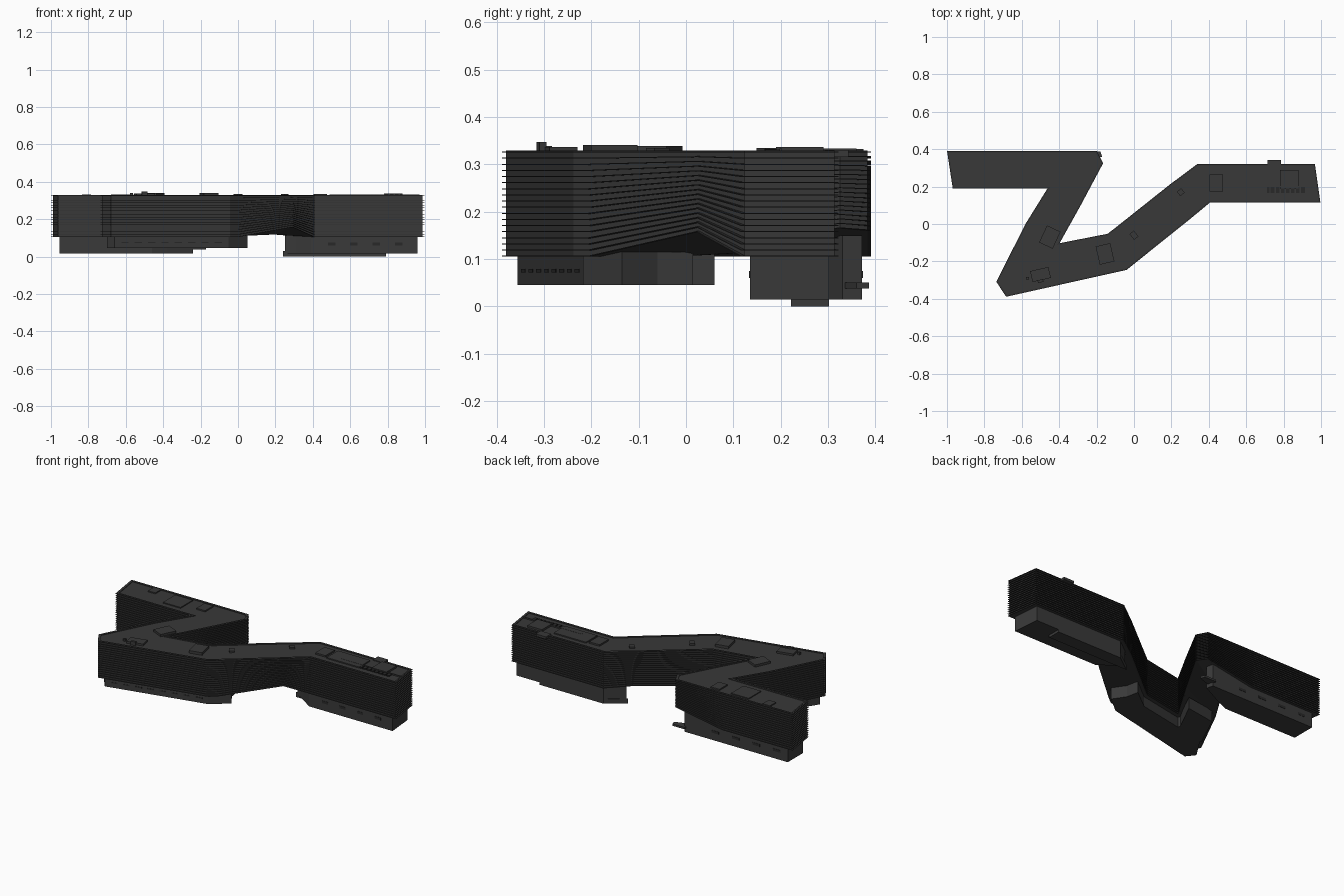
import bpy, bmesh, math
from mathutils import Vector

if "Cube" in bpy.data.objects:
    bpy.data.objects.remove(bpy.data.objects["Cube"])

TOP = 0.325


def material(name, v):
    m = bpy.data.materials.new(name)
    m.diffuse_color = (v, v, v, 1)
    m.use_nodes = True
    m.node_tree.nodes["Principled BSDF"].inputs["Base Color"].default_value = m.diffuse_color
    return m


WALL = material("dark_cladding", 0.04)
FIN = material("louvre_metal", 0.03)
BASE = material("base_stone", 0.042)
GLASS = material("dark_glass", 0.022)


def finish(bm, name, mat):
    bmesh.ops.remove_doubles(bm, verts=bm.verts, dist=1e-5)
    bmesh.ops.recalc_face_normals(bm, faces=bm.faces)
    me = bpy.data.meshes.new(name)
    bm.to_mesh(me)
    bm.free()
    ob = bpy.data.objects.new(name, me)
    ob.data.materials.append(mat)
    bpy.context.collection.objects.link(ob)
    return ob


# Ribbon cross sections, west to east: (north x, y, underside z), (south x, y, underside z)
SECTIONS = [
    ((-.990, .381, .105), (-.962, .197, .105)),
    ((-.52, .383, .105), (-.48, .197, .105)),
    ((-.205, .383, .16), (-.449, .197, .105)),
    ((-.174, .325, .165), (-.449, .197, .105)),
    ((-.294, .10, .135), (-.571, .0, .105)),
    ((-.411, -.112, .105), (-.727, -.308, .105)),
    ((-.411, -.112, .105), (-.680, -.380, .105)),
    ((-.138, -.060, .105), (-.043, -.238, .105)),
    ((-.094, -.026, .105), (.003, -.201, .105)),
    ((.197, .205, .118), (.289, .028, .157)),
    ((.343, .314, .105), (.405, .124, .105)),
    ((.960, .314, .105), (.987, .124, .105)),
]


def face(bm, cos):
    pts = []
    for c in cos:
        if all((Vector(c) - Vector(p)).length > 1e-5 for p in pts):
            pts.append(c)
    if len(pts) > 2:
        bm.faces.new([bm.verts.new(p) for p in pts])


# Closed outline, counter-clockwise
ring = []
for p in [s[1] for s in SECTIONS] + [s[0] for s in reversed(SECTIONS)]:
    if not ring or (Vector(p) - Vector(ring[-1])).length > 1e-5:
        ring.append(p)


def up(p, z=TOP):
    return (p[0], p[1], z)


# Main folded block
bm = bmesh.new()
for a, b in zip(SECTIONS, SECTIONS[1:]):
    face(bm, [a[0], a[1], b[1], b[0]])
    face(bm, [up(a[0]), up(a[1]), up(b[1]), up(b[0])])
for i, p in enumerate(ring):
    q = ring[(i + 1) % len(ring)]
    face(bm, [p, q, up(q), up(p)])
finish(bm, "folded_block", WALL)


def offset(points, d):
    out = []
    n = len(points)
    for i in range(n):
        a, b, c = (Vector(points[(i + k) % n][:2]) for k in (-1, 0, 1))
        u, v = (b - a).normalized(), (c - b).normalized()
        n1, n2 = Vector((u.y, -u.x)), Vector((v.y, -v.x))
        m = (n1 + n2).normalized()
        out.append(b + m * d / max(m.dot(n1), .5))
    return out


def band(bm, inner, outer, zs, h):
    prof = [[(*q, z + dz) for q, z in zip(line, zs)]
            for line, dz in ((inner, 0), (outer, 0), (outer, h), (inner, h))]
    n = len(zs)
    for i in range(n):
        j = (i + 1) % n
        for k in range(4):
            face(bm, [prof[k][i], prof[k][j], prof[(k + 1) % 4][j], prof[(k + 1) % 4][i]])


# Louvres fan out over the raised undersides
bm = bmesh.new()
inner, outer = offset(ring, -.001), offset(ring, .008)
LEVELS = 17
for k in range(LEVELS + 1):
    t = k / LEVELS
    band(bm, inner, outer, [p[2] + t * (TOP - p[2]) for p in ring], .002)
finish(bm, "louvres", FIN)

# Roof parapet
bm = bmesh.new()
band(bm, offset(ring, -.008), offset(ring, 0), [TOP - .003] * len(ring), .007)
finish(bm, "parapet", WALL)


def prism(name, pts, z0, z1, mat):
    bm = bmesh.new()
    n = len(pts)
    face(bm, [(*p, z0) for p in pts])
    face(bm, [(*p, z1) for p in pts])
    for i in range(n):
        p, q = pts[i], pts[(i + 1) % n]
        face(bm, [(*p, z0), (*q, z0), (*q, z1), (*p, z1)])
    return finish(bm, name, mat)


def box(name, x, y, z, sx, sy, sz, deg=0, mat=WALL):
    r = math.radians(deg)
    c, s = math.cos(r), math.sin(r)
    pts = [(x + a * sx / 2 * c - b * sy / 2 * s, y + a * sx / 2 * s + b * sy / 2 * c)
           for a, b in ((-1, -1), (1, -1), (1, 1), (-1, 1))]
    return prism(name, pts, z, z + sz, mat)


# Recessed ground storeys
prism("west_base", [(-.955, .225), (-.46, .225), (-.38, .26), (-.24, .33), (-.25, .372), (-.955, .372)],
      .015, .15, BASE)
prism("front_base", [(-.66, -.356), (-.05, -.217), (.05, -.135), (.0, -.06), (-.015, .015), (-.14, -.08),
                     (-.425, -.135), (-.43, -.12), (-.55, -.07), (-.70, -.305)], .045, .115, BASE)
prism("link_base", [(-.63, -.18), (-.43, -.12), (-.34, .06), (-.53, .03)], .045, .115, BASE)
prism("east_base", [(.39, .135), (.96, .135), (.945, .302), (.35, .302), (.25, .222), (.31, .19)],
      .015, .12, BASE)
prism("east_plinth", [(.24, .222), (.79, .222), (.79, .302), (.35, .302)], 0, .03, BASE)

# Low terrace under the raised west end
prism("west_terrace", [(-.26, .33), (-.17, .36), (-.18, .387), (-.26, .387)], .038, .05, BASE)

# Window strips in the base
for i in range(8):
    t = (i + .5) / 8
    box("front_base_window", -.64 + t * .57, -.3512 + t * .13, .072, .04, .003, .007, 12.8, GLASS)
for i in range(4):
    box("east_base_window", .50 + i * .12, .1345, .06, .04, .003, .015, 0, GLASS)
    box("west_base_window", -.88 + i * .14, .3722, .06, .05, .003, .015, 0, GLASS)

# Roof plant: x, y, width, depth, height, rotation
PLANT = [(-.45, -.07, .08, .10, .014, -25), (-.50, -.27, .10, .06, .012, 13), (-.155, -.16, .08, .10, .016, 13),
         (.77, .20, .40, .006, .008, 0), (.60, .22, .22, .11, .007, 0), (.83, .24, .10, .10, .012, 0),
         (-.81, .345, .05, .06, .007, 0), (-.45, .32, .06, .08, .008, 0), (-.62, .30, .12, .12, .006, 0),
         (-.50, -.305, .03, .015, .022, 13), (-.57, -.29, .015, .015, .014, 0), (.44, .22, .07, .09, .010, 0),
         (.0, -.06, .03, .04, .010, 38), (.25, .17, .03, .03, .009, 38)]
for x, y, w, d, h, r in PLANT:
    box("roof_plant", x, y, TOP - .002, w, d, h + .002, r)
box("roof_overhang", .75, .318, TOP - .01, .07, .05, .015)
for i in range(10):
    box("roof_skylight", .66 + i * .027, .182, TOP, .02, .03, .006, 0, GLASS)
